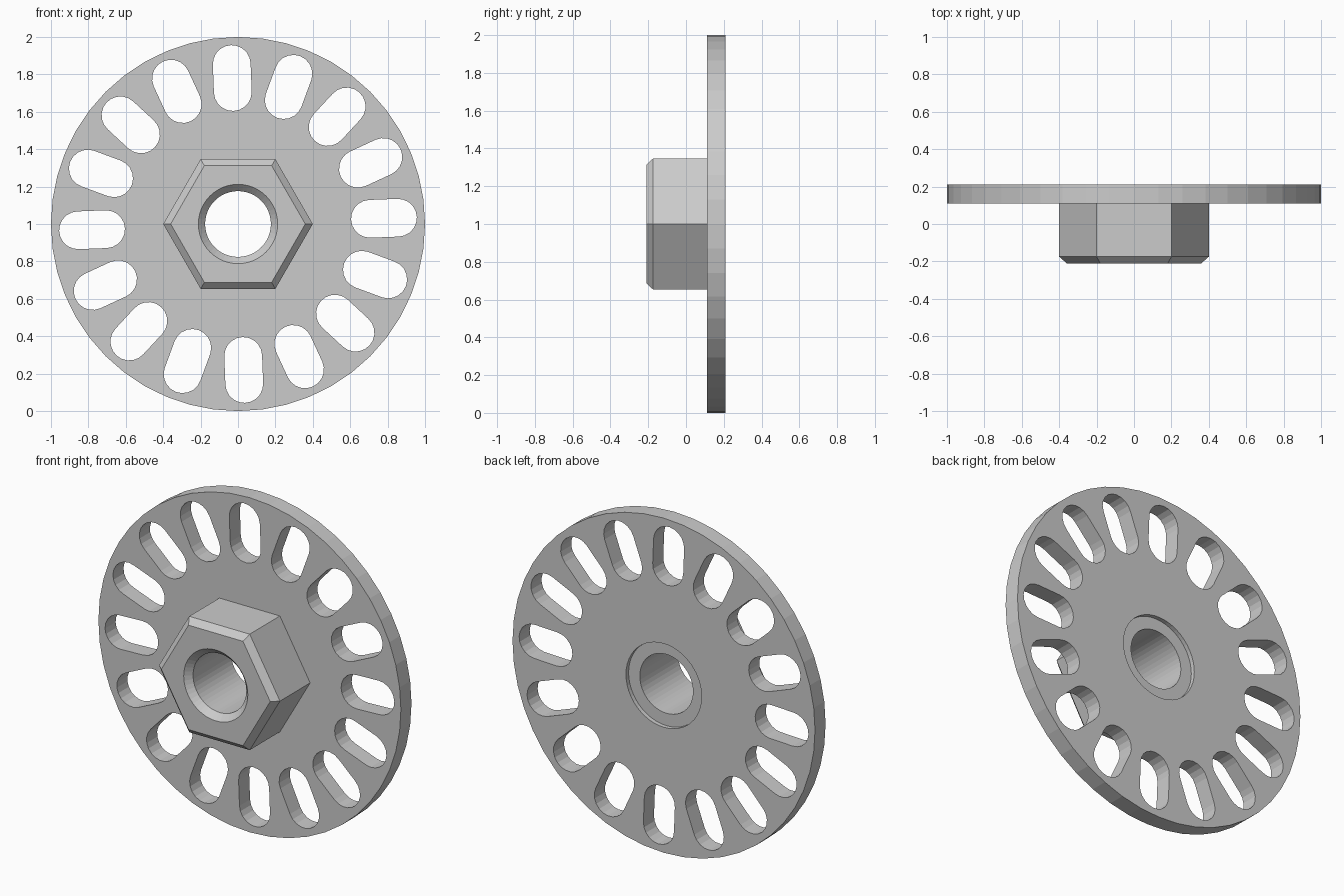
import bpy, bmesh
from math import pi, sin, cos, radians

if "Cube" in bpy.data.objects:
    bpy.data.objects.remove(bpy.data.objects["Cube"])

SEG = 48          # sides around the wheel
SLOTS = 16
CZ = 1.0          # axle height


def add_object(name, bm):
    bmesh.ops.recalc_face_normals(bm, faces=bm.faces)
    mesh = bpy.data.meshes.new(name)
    bm.to_mesh(mesh)
    bm.free()
    obj = bpy.data.objects.new(name, mesh)
    bpy.context.collection.objects.link(obj)
    return obj


def ring(bm, radius, y, hexagon=False):
    """Loop of points around the axle, round or hexagonal."""
    pts = []
    for i in range(SEG):
        a = 2 * pi * i / SEG
        r = radius
        if hexagon:
            r = radius * cos(pi / 6) / cos(a % (pi / 3) - pi / 6)
        pts.append(bm.verts.new((r * cos(a), y, CZ + r * sin(a))))
    return pts


# Disc with hexagonal hub, chamfered bore and shallow rear recess
profile = [
    (0.176, -0.173, False), (0.212, -0.21, False),    # bore chamfer
    (0.36, -0.21, True), (0.40, -0.175, True),        # hub chamfer
    (0.40, 0.11, True),                               # hub sides
    (1.0, 0.11, False), (1.0, 0.21, False),           # disc rim
    (0.25, 0.21, False), (0.25, 0.185, False),        # rear recess
    (0.176, 0.185, False),
]
bm = bmesh.new()
rings = [ring(bm, *p) for p in profile]
for a, b in zip(rings, rings[1:] + rings[:1]):
    for i in range(SEG):
        j = (i + 1) % SEG
        bm.faces.new((a[i], a[j], b[j], b[i]))
wheel = add_object("slotted_wheel_with_hex_hub", bm)

# Radial rounded slots
bm = bmesh.new()
MID, HALF, R, ARC = 0.781, 0.075, 0.101, 10
for s in range(SLOTS):
    t = radians(2.25) + 2 * pi * s / SLOTS
    outline = []
    for side in (1, -1):
        for k in range(ARC + 1):
            a = -pi / 2 + pi * k / ARC + (0 if side > 0 else pi)
            outline.append((MID + side * HALF + R * cos(a), R * sin(a)))
    verts = [bm.verts.new((u * cos(t) - v * sin(t), 0.05,
                           CZ + u * sin(t) + v * cos(t))) for u, v in outline]
    face = bm.faces.new(verts)
    ext = bmesh.ops.extrude_face_region(bm, geom=[face], use_keep_orig=True)
    moved = [g for g in ext["geom"] if isinstance(g, bmesh.types.BMVert)]
    bmesh.ops.translate(bm, verts=moved, vec=(0, 0.25, 0))
cutter = add_object("slot_cutter", bm)
cutter.hide_render = True

mod = wheel.modifiers.new("slots", 'BOOLEAN')
mod.operation = 'DIFFERENCE'
mod.solver = 'EXACT'
mod.object = cutter
bpy.context.view_layer.objects.active = wheel
wheel.select_set(True)
bpy.ops.object.modifier_apply(modifier=mod.name)
bpy.data.objects.remove(cutter)
